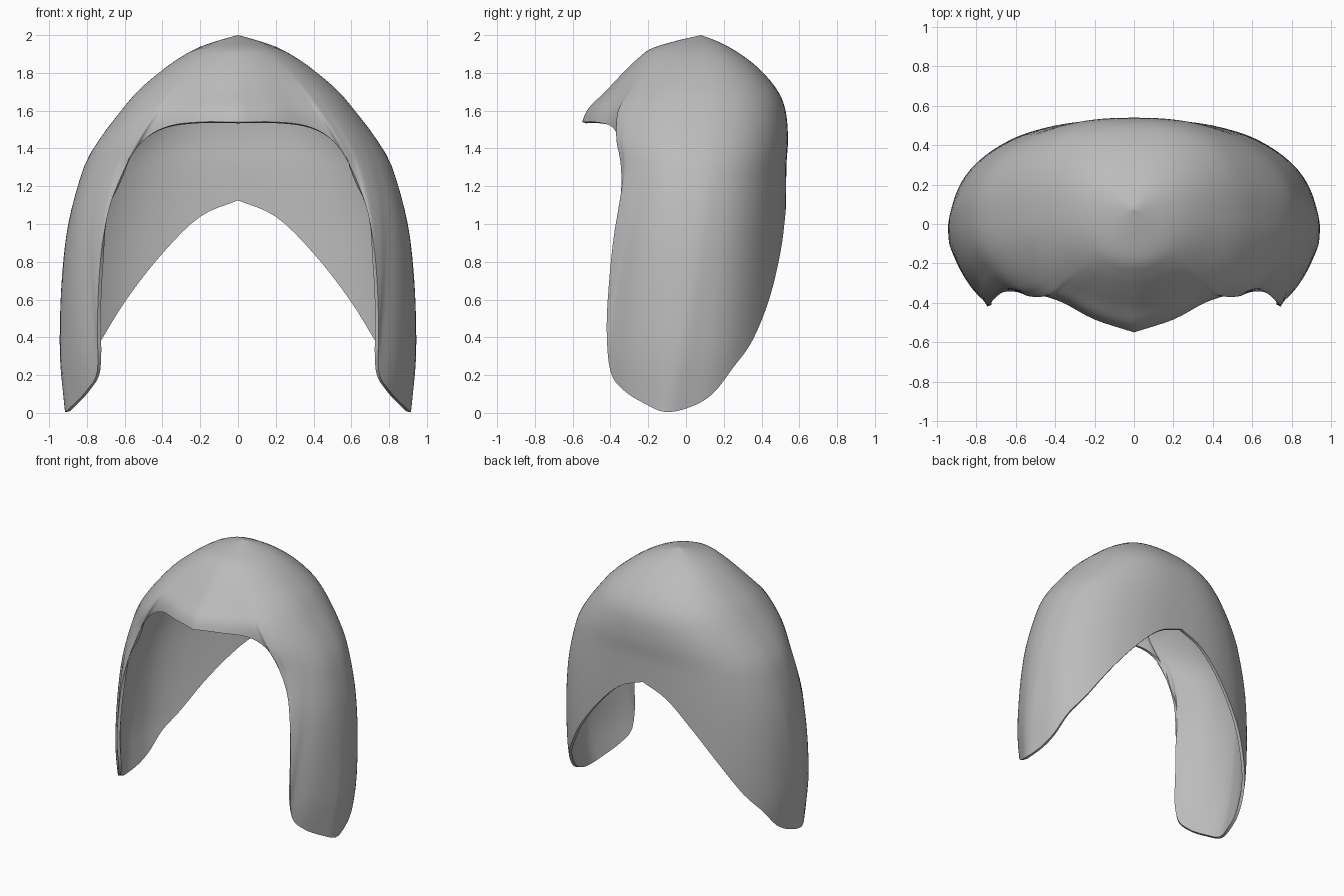
import bpy, bmesh
from math import sin, cos, atan2, pi, radians

cube = bpy.data.objects.get("Cube")
if cube:
    bpy.data.objects.remove(cube, do_unlink=True)

RINGS = 30      # apex to rim
STEPS = 4       # columns between two rim points
THICKNESS = 0.022

# Body sections: height, half width, centre y, front y, back y
SECTIONS = [
    (0.0, .915, -.11, -.63, .56),
    (0.35, .945, -.08, -.65, .57),
    (0.92, .915, -.03, -.59, .55),
    (1.3, .82, 0, -.52, .54),
    (1.45, .735, 0, -.54, .545),
    (1.6, .62, .01, -.51, .53),
    (1.7, .535, .02, -.42, .49),
    (1.8, .42, .04, -.33, .41),
    (1.87, .325, .05, -.26, .33),
    (1.93, .22, .06, -.18, .24),
    (1.97, .11, .07, -.05, .16),
    (2.0, 0, .08, .08, .08),
]

# Left half of the rim, from the forehead point to the nape
RIM = [
    (0, -.55, 1.54), (.2, -.485, 1.54), (.36, -.4, 1.52), (.48, -.36, 1.46),
    (.57, -.345, 1.35), (.66, -.345, 1.15), (.71, -.38, .95),
    (.735, -.405, .72), (.745, -.42, .45), (.745, -.4, .22),
    (.8, -.33, .12), (.865, -.22, .05), (.915, -.11, .005),
    (.9, .02, .03), (.875, .14, .1), (.83, .25, .24), (.74, .35, .38),
    (.6, .44, .6), (.4, .5, .85), (.2, .525, 1.04), (0, .53, 1.125),
]


def hermite(keys, rows, k):
    """Smooth interpolation of rows of values at key k."""
    last = len(keys) - 1
    i = max(j for j in range(last) if keys[j] <= k or j == 0)

    def slope(j, n):
        a, b = max(j - 1, 0), min(j + 1, last)
        return (rows[b][n] - rows[a][n]) / (keys[b] - keys[a])

    h = keys[i + 1] - keys[i]
    f = (k - keys[i]) / h
    g = 1 - f
    return [rows[i][n] * g * g * (1 + 2 * f) + rows[i + 1][n] * f * f * (1 + 2 * g)
            + h * f * g * (slope(i, n) * g - slope(i + 1, n) * f)
            for n in range(len(rows[0]))]


HEIGHTS = [s[0] for s in SECTIONS]
SHAPES = [s[1:] for s in SECTIONS]


def section(z, behind):
    width, mid, front, back = hermite(HEIGHTS, SHAPES, z)
    depth = back - mid if behind else mid - front
    return max(width, 0), mid, max(depth, 0), 2.4 if behind else 2.0


def body(angle, z):
    """Point on the body; angle runs from the front to the back."""
    behind = angle > pi / 2
    width, mid, depth, power = section(z, behind)
    x = width * abs(sin(angle)) ** (2 / power)
    y = depth * abs(cos(angle)) ** (2 / power)
    return x, mid + (y if behind else -y), z


def rim_angle(x, y, z):
    behind = y > section(z, False)[1]
    width, mid, depth, power = section(z, behind)
    across = (max(x, 0) / width) ** (power / 2)
    along = (abs(y - mid) / depth) ** (power / 2)
    return atan2(across, -along if behind else along)


# Left half: columns run from the crown to the rim over the body
bm = bmesh.new()
crown = bm.verts.new((0, SHAPES[-1][1], HEIGHTS[-1]))
count = (len(RIM) - 1) * STEPS
columns = []
for c in range(count + 1):
    end = hermite(list(range(len(RIM))), RIM, c / STEPS)
    end[2] = max(end[2], 0)
    start_angle = pi * c / count
    end_angle = start_angle if c in (0, count) else rim_angle(*end)
    miss = [e - b for e, b in zip(end, body(end_angle, end[2]))]
    column = [crown]
    for r in range(1, RINGS + 1):
        t = r / RINGS
        z = HEIGHTS[-1] + (end[2] - HEIGHTS[-1]) * t ** 1.5
        point = body(start_angle + (end_angle - start_angle) * t, z)
        x, y, z = (p + m * t ** 3 for p, m in zip(point, miss))
        column.append(bm.verts.new((0 if c in (0, count) else x, y, z)))
    columns.append(column)

for a, b in zip(columns, columns[1:]):
    bm.faces.new((crown, a[1], b[1]))
    for r in range(1, RINGS):
        bm.faces.new((a[r], a[r + 1], b[r + 1], b[r]))

# Right half
mirrored = bmesh.ops.duplicate(bm, geom=bm.verts[:] + bm.edges[:] + bm.faces[:])["geom"]
copies = [g for g in mirrored if isinstance(g, bmesh.types.BMVert)]
for v in copies:
    v.co.x = -v.co.x
bmesh.ops.reverse_faces(bm, faces=[g for g in mirrored if isinstance(g, bmesh.types.BMFace)])
bmesh.ops.remove_doubles(bm, verts=bm.verts[:], dist=0.0002)
bmesh.ops.recalc_face_normals(bm, faces=bm.faces[:])
bm.faces.ensure_lookup_table()
top = max(bm.faces, key=lambda f: f.calc_center_median().z)
if top.normal.z < 0:
    bmesh.ops.reverse_faces(bm, faces=bm.faces[:])

mesh = bpy.data.meshes.new("hair_shell")
bm.to_mesh(mesh)
bm.free()
shell = bpy.data.objects.new("hair_shell", mesh)
bpy.context.collection.objects.link(shell)

# Single grey material
grey = bpy.data.materials.new("plain_grey")
grey.use_nodes = True
colour = (0.5, 0.5, 0.5, 1)
grey.diffuse_color = colour
grey.node_tree.nodes["Principled BSDF"].inputs["Base Color"].default_value = colour
mesh.materials.append(grey)

# Thin wall, inward from the outer surface
wall = shell.modifiers.new("wall", "SOLIDIFY")
wall.thickness = THICKNESS
wall.offset = -1

bpy.context.view_layer.objects.active = shell
shell.select_set(True)
bpy.ops.object.modifier_apply(modifier="wall")
bpy.ops.object.shade_smooth_by_angle(angle=radians(50))
